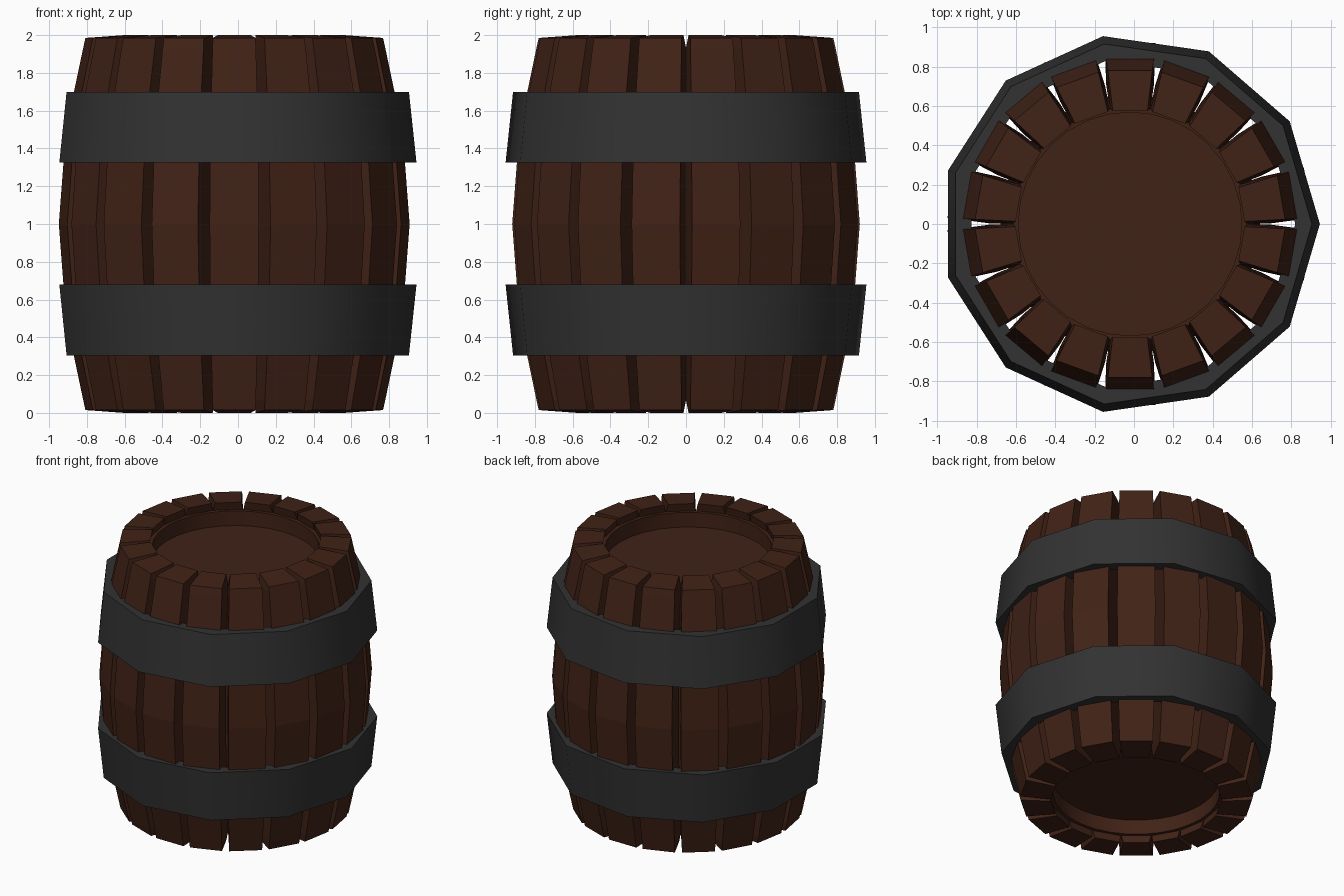
import bpy, bmesh
from math import sin, cos, pi, radians
from mathutils import Matrix

if "Cube" in bpy.data.objects:
    bpy.data.objects.remove(bpy.data.objects["Cube"])

CX = -0.02  # barrel axis, so the odd-sided hoops centre the model


def material(name, rgb):
    m = bpy.data.materials.new(name)
    m.diffuse_color = (*rgb, 1)
    m.use_nodes = True
    m.node_tree.nodes["Principled BSDF"].inputs["Base Color"].default_value = m.diffuse_color
    return m


wood = material("dark_wood", (0.052, 0.016, 0.008))
iron = material("iron", (0.032, 0.032, 0.032))


def finish(name, bm, mat, smooth=None):
    bmesh.ops.recalc_face_normals(bm, faces=bm.faces[:])
    me = bpy.data.meshes.new(name)
    bm.to_mesh(me)
    bm.free()
    ob = bpy.data.objects.new(name, me)
    bpy.context.collection.objects.link(ob)
    me.materials.append(mat)
    ob.location.x = CX
    if smooth:
        bpy.ops.object.select_all(action='DESELECT')
        ob.select_set(True)
        bpy.context.view_layer.objects.active = ob
        bpy.ops.object.shade_smooth_by_angle(angle=radians(smooth))
    return ob


def skin(bm, rings):
    """Bridge closed rings of equal length; returns vertex rings."""
    vs = [[bm.verts.new(p) for p in r] for r in rings]
    for a, b in zip(vs, vs[1:]):
        n = len(a)
        for i in range(n):
            bm.faces.new((a[i], a[(i + 1) % n], b[(i + 1) % n], b[i]))
    return vs


def circle(r, z, n):
    return [(r * cos(2 * pi * i / n), r * sin(2 * pi * i / n), z) for i in range(n)]


# Bowed stave: (outer z, inner z, outer r, outer half width, inner r, inner half width)
half = [(1.00, 1.00, 0.92, 0.130, 0.705, 0.121),
        (1.50, 1.50, 0.882, 0.126, 0.67, 0.116),
        (1.93, 1.94, 0.792, 0.115, 0.587, 0.102),
        (1.985, 2.00, 0.78, 0.113, 0.575, 0.088)]
stations = [(2 - s[0], 2 - s[1], *s[2:]) for s in half[:0:-1]] + half

for k in range(18):
    bm = bmesh.new()
    rings = skin(bm, [[(ro, -wo, zo), (ro, wo, zo), (ri, wi, zi), (ri, -wi, zi)]
                      for zo, zi, ro, wo, ri, wi in stations])
    bm.faces.new(rings[0])
    bm.faces.new(rings[-1])
    bm.transform(Matrix.Rotation(radians(10 + 20 * k), 4, 'Z'))
    finish(f"stave_{k + 1}", bm, wood)

# Recessed lids joined by a hidden inner drum
bm = bmesh.new()
profile = [(0.568, 0.17), (0.568, 0.06), (0.60, 0.06), (0.66, 0.5),
           (0.66, 1.5), (0.60, 1.94), (0.568, 1.94), (0.568, 1.83)]
rings = skin(bm, [circle(r, z, 32) for r, z in profile])
bm.faces.new(rings[0])
bm.faces.new(rings[-1])
finish("lids_and_drum", bm, wood, 30)

# Eleven-sided iron hoops, flared towards the middle
for name, z_end, z_mid in (("upper_hoop", 1.70, 1.325), ("lower_hoop", 0.305, 0.68)):
    bm = bmesh.new()
    loop = [(0.84, z_end), (0.925, z_end), (0.965, z_mid), (0.88, z_mid), (0.84, z_end)]
    skin(bm, [circle(r, z, 11) for r, z in loop])
    bmesh.ops.remove_doubles(bm, verts=bm.verts[:], dist=1e-5)
    finish(name, bm, iron, 40)
